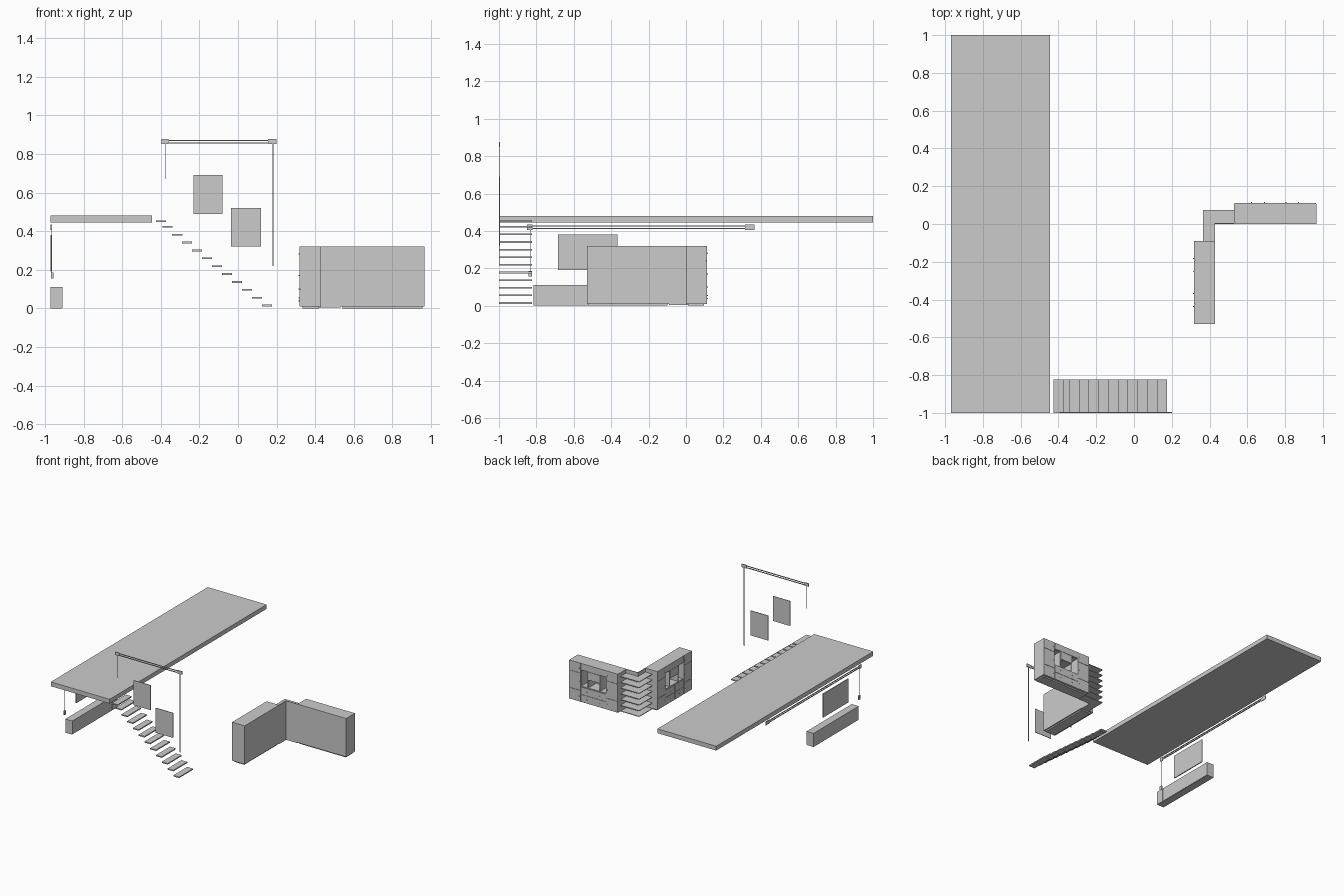
import bpy
from mathutils import Matrix
from math import pi

if "Cube" in bpy.data.objects:
    bpy.data.objects.remove(bpy.data.objects["Cube"])


def box(name, x, y, z, M=None):
    """Box from (min, max) ranges, optionally moved by matrix M."""
    v = [(a, b, c) for a in x for b in y for c in z]
    f = [(0, 1, 3, 2), (4, 6, 7, 5), (0, 4, 5, 1), (2, 3, 7, 6), (0, 2, 6, 4), (1, 5, 7, 3)]
    me = bpy.data.meshes.new(name)
    me.from_pydata(v, [], f)
    if M:
        me.transform(M)
    ob = bpy.data.objects.new(name, me)
    bpy.context.collection.objects.link(ob)
    return ob


def knob(name, x, y, z, M):
    bpy.ops.mesh.primitive_uv_sphere_add(segments=10, ring_count=6, radius=0.003)
    ob = bpy.context.object
    ob.name = name
    ob.data.transform(M @ Matrix.Translation((x, y, z)))
    bpy.ops.object.shade_smooth_by_angle()


# loft platform
box("loft_platform", (-0.97, -0.445), (-1, 1), (0.445, 0.48))

# floating stair treads
for i in range(12):
    x, z = 0.123 - 0.0515 * i, 0.01 + 0.0408 * i
    if i == 11:
        x, z = -0.425, 0.447
    box("stair_tread", (x, x + 0.052), (-1, -0.823), (z, z + 0.009))

# framed panels on the stair wall
box("wall_picture_upper", (-0.23, -0.08), (-1, -0.995), (0.49, 0.69))
box("wall_picture_lower", (-0.035, 0.12), (-1, -0.995), (0.32, 0.52))

# stair wall rail with end blocks and cords
W = (-1, -0.994)
for z in (0.853, 0.867):
    box("stair_rail", (-0.36, 0.155), W, (z, z + 0.005))
box("stair_rail_end", (-0.395, -0.36), W, (0.85, 0.876))
box("stair_rail_end", (0.155, 0.2), W, (0.85, 0.876))
box("stair_cord_short", (-0.379, -0.376), (-0.999, -0.996), (0.67, 0.85))
box("stair_cord_long", (0.178, 0.184), (-0.999, -0.996), (0.22, 0.85))

# side wall rail with end blocks and hanging weight
S = (-0.97, -0.964)
for z in (0.411, 0.424):
    box("side_rail", S, (-0.82, 0.315), (z, z + 0.005))
box("side_rail_end", S, (-0.85, -0.82), (0.405, 0.434))
box("side_rail_end", S, (0.315, 0.365), (0.405, 0.434))
box("side_cord", (-0.969, -0.965), (-0.835, -0.831), (0.18, 0.41))
box("side_cord_weight", (-0.968, -0.956), (-0.843, -0.824), (0.155, 0.186))

# screen and low media cabinet
box("wall_screen", (-0.97, -0.962), (-0.685, -0.365), (0.19, 0.38))
box("media_cabinet_body", (-0.97, -0.912), (-0.815, -0.24), (0, 0.11))
for a, b in ((-0.815, -0.751), (-0.749, -0.306), (-0.304, -0.24)):
    box("media_cabinet_front", (-0.912, -0.908), (a, b), (0.002, 0.11))


def cupboard(M, w):
    """Cupboard: back on y=0, front facing +y, running along x for width w."""
    t, d, z0, z1 = 0.006, 0.107, 0.01, 0.32
    e = 0.105
    box("cupboard_back", (0, w), (0, t), (z0, z1), M)
    box("cupboard_top", (0, w), (t, d), (z1 - t, z1), M)
    box("cupboard_bottom", (0, w), (t, d), (z0, z0 + t), M)
    for x in (0, e - t / 2, w - e - t / 2, w - t):
        box("cupboard_upright", (x, x + t), (t, d), (z0 + t, z1 - t), M)
    box("cupboard_plinth", (0.01, w - 0.01), (0.01, d - 0.012), (0, z0), M)
    # stacked doors at both ends
    for x in (0, w - e):
        for a, b in ((z0, 0.099), (0.101, 0.239), (0.241, z1)):
            box("cupboard_door", (x + .001, x + e - .001), (d, d + 0.005), (a, b), M)
            kx = x + (e - 0.012 if x == 0 else 0.012)
            knob("door_knob", kx, d + 0.007, (a + b) / 2, M)
    # drawers below the open centre
    m = w / 2
    for a, b in ((e + .001, m - .001), (m + .001, w - e - .001)):
        for c, f in ((z0, 0.069), (0.071, 0.13)):
            box("drawer_front", (a, b), (d, d + 0.005), (c, f), M)
            knob("drawer_knob", (a + b) / 2, d + 0.007, (c + f) / 2, M)
    # open bays with a small cupboard over the middle
    box("bay_floor", (e, w - e), (t, d), (0.13, 0.136), M)
    box("bay_roof", (e, w - e), (t, d), (0.266, 0.272), M)
    box("upper_front", (e + .001, w - e - .001), (d, d + 0.005), (0.268, z1), M)
    p, q = e + 0.06, w - e - 0.06
    for x in (p, q):
        box("bay_divider", (x - t / 2, x + t / 2), (t, d), (0.136, 0.266), M)
    box("middle_shelf", (p, q), (t, d), (0.2, 0.206), M)
    box("middle_front", (p, q), (d, d + 0.005), (0.202, 0.266), M)


# two cupboards forming the corner arrangement
cupboard(Matrix.Translation((0.53, 0, 0)), 0.435)
cupboard(Matrix.Translation((0.43, -0.53, 0)) @ Matrix.Rotation(pi / 2, 4, 'Z'), 0.44)

# open corner shelves wrapping around the bend
box("corner_back_a", (0.425, 0.53), (0, 0.005), (0.005, 0.32))
box("corner_back_b", (0.425, 0.43), (-0.09, 0), (0.005, 0.32))
for i in range(7):
    z = 0.005 + 0.0465 * i
    box("corner_shelf_a", (0.365, 0.53), (0.005, 0.075), (z, z + 0.005))
    box("corner_shelf_b", (0.365, 0.425), (-0.09, 0.005), (z, z + 0.005))
